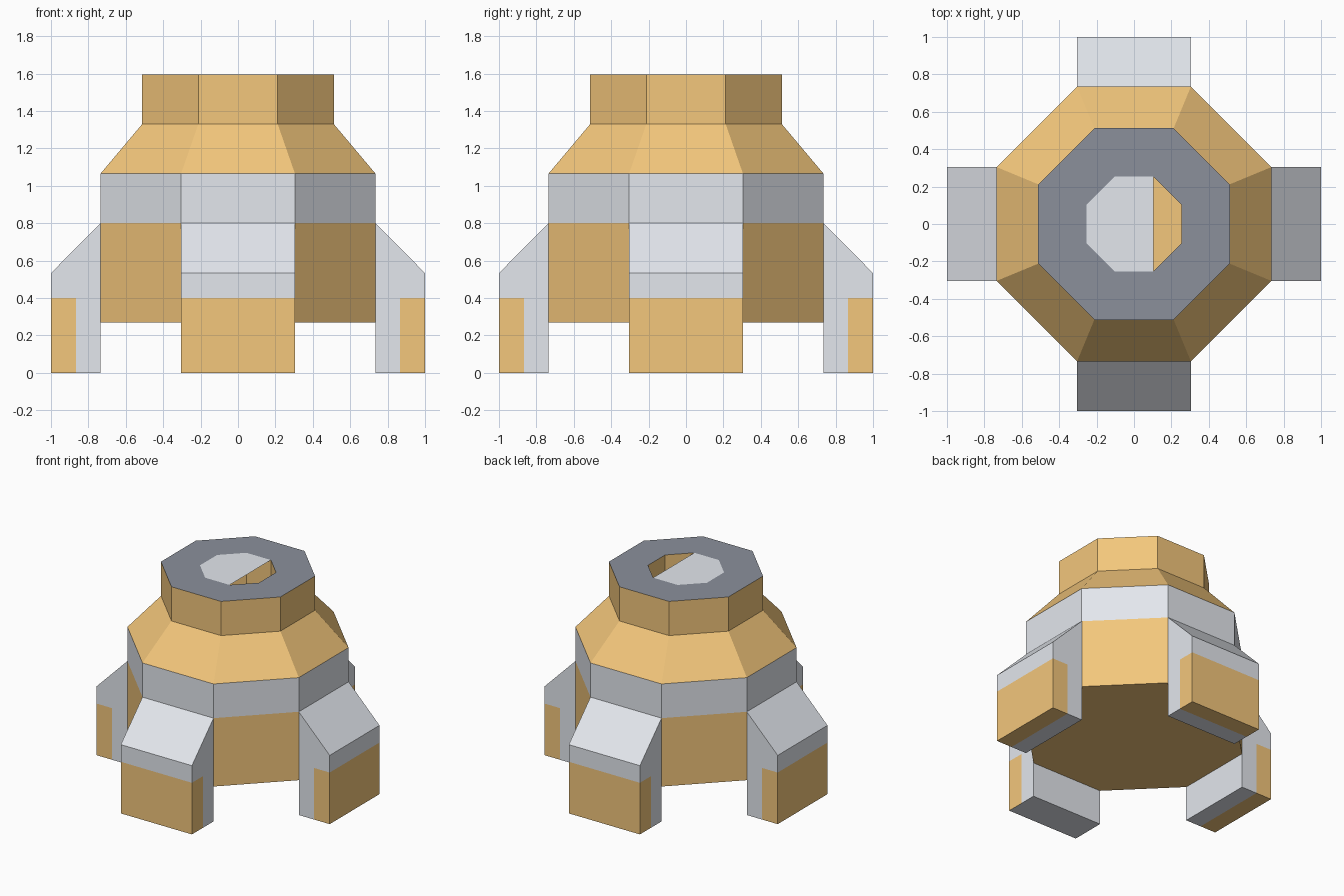
import bpy, bmesh, math
from mathutils import Matrix

if "Cube" in bpy.data.objects:
    bpy.data.objects.remove(bpy.data.objects["Cube"])


def material(name, color):
    m = bpy.data.materials.new(name)
    m.diffuse_color = (*color, 1)
    m.use_nodes = True
    m.node_tree.nodes["Principled BSDF"].inputs["Base Color"].default_value = m.diffuse_color
    return m


MATS = [material("tan", (0.90, 0.57, 0.20)),
        material("light_grey", (0.77, 0.80, 0.85)),
        material("dark_grey", (0.26, 0.28, 0.33))]
TAN, GREY, DARK = range(3)


def finish(bm, name, rotation=0.0):
    bm.transform(Matrix.Rotation(rotation, 4, 'Z'))
    mesh = bpy.data.meshes.new(name)
    bm.to_mesh(mesh)
    bm.free()
    for m in MATS:
        mesh.materials.append(m)
    bpy.context.collection.objects.link(bpy.data.objects.new(name, mesh))


def octagon(bm, apothem, z):
    r = apothem / math.cos(math.pi / 8)
    angles = [math.pi / 8 + k * math.pi / 4 for k in range(8)]
    return [bm.verts.new((r * math.cos(a), r * math.sin(a), z)) for a in angles]


def octagon_shell(name, profile, mats, floor=False, top=False):
    """Stack of octagons (apothem, z) joined by one coloured band each."""
    bm = bmesh.new()
    rings = [octagon(bm, a, z) for a, z in profile]
    for lo, hi, mat in zip(rings, rings[1:], mats):
        for k in range(8):
            j = (k + 1) % 8
            bm.faces.new((lo[k], lo[j], hi[j], hi[k])).material_index = mat
    if floor:
        bm.faces.new(rings[0][::-1]).material_index = TAN
    if top:
        bm.faces.new(rings[-1]).material_index = TAN
    finish(bm, name)


def leg(name, angle, sole):
    """Sloped leg along +x, with a tan foot on its lower outer half."""
    bm = bmesh.new()
    pts = [(.735, 0), (.867, 0), (1, 0), (1, .4), (1, .533), (.735, .8), (.867, .4)]
    a = [bm.verts.new((x, -.305, z)) for x, z in pts]
    b = [bm.verts.new((x, .305, z)) for x, z in pts]
    for i, mat in enumerate((GREY, sole, TAN, GREY, GREY, GREY)):
        j = (i + 1) % 6
        bm.faces.new((a[j], a[i], b[i], b[j])).material_index = mat
    for ids, mat in (((0, 1, 6, 3, 4, 5), GREY), ((1, 2, 3, 6), TAN)):
        bm.faces.new([a[i] for i in ids]).material_index = mat
        bm.faces.new([b[i] for i in reversed(ids)]).material_index = mat
    finish(bm, name, angle)


# main body with grey band
octagon_shell("body", [(.735, .27), (.735, .8), (.735, 1.065)], (TAN, GREY), floor=True)
# tapering shoulder
octagon_shell("shoulder", [(.735, 1.065), (.512, 1.33)], (TAN,))
# neck with dark rim and bored opening
octagon_shell("neck", [(.512, 1.33), (.512, 1.595), (.253, 1.595), (.253, 1.33)],
              (TAN, DARK, TAN), top=True)

# partial lid across the opening
bm = bmesh.new()
ring = octagon(bm, .253, 1.595)
bm.faces.new(ring[1:7]).material_index = GREY
bmesh.ops.delete(bm, geom=[v for v in bm.verts if not v.link_faces], context='VERTS')
finish(bm, "lid")

# four legs
for k, side in enumerate(("right", "back", "left", "front")):
    leg(side + "_leg", k * math.pi / 2, GREY if side == "front" else TAN)
